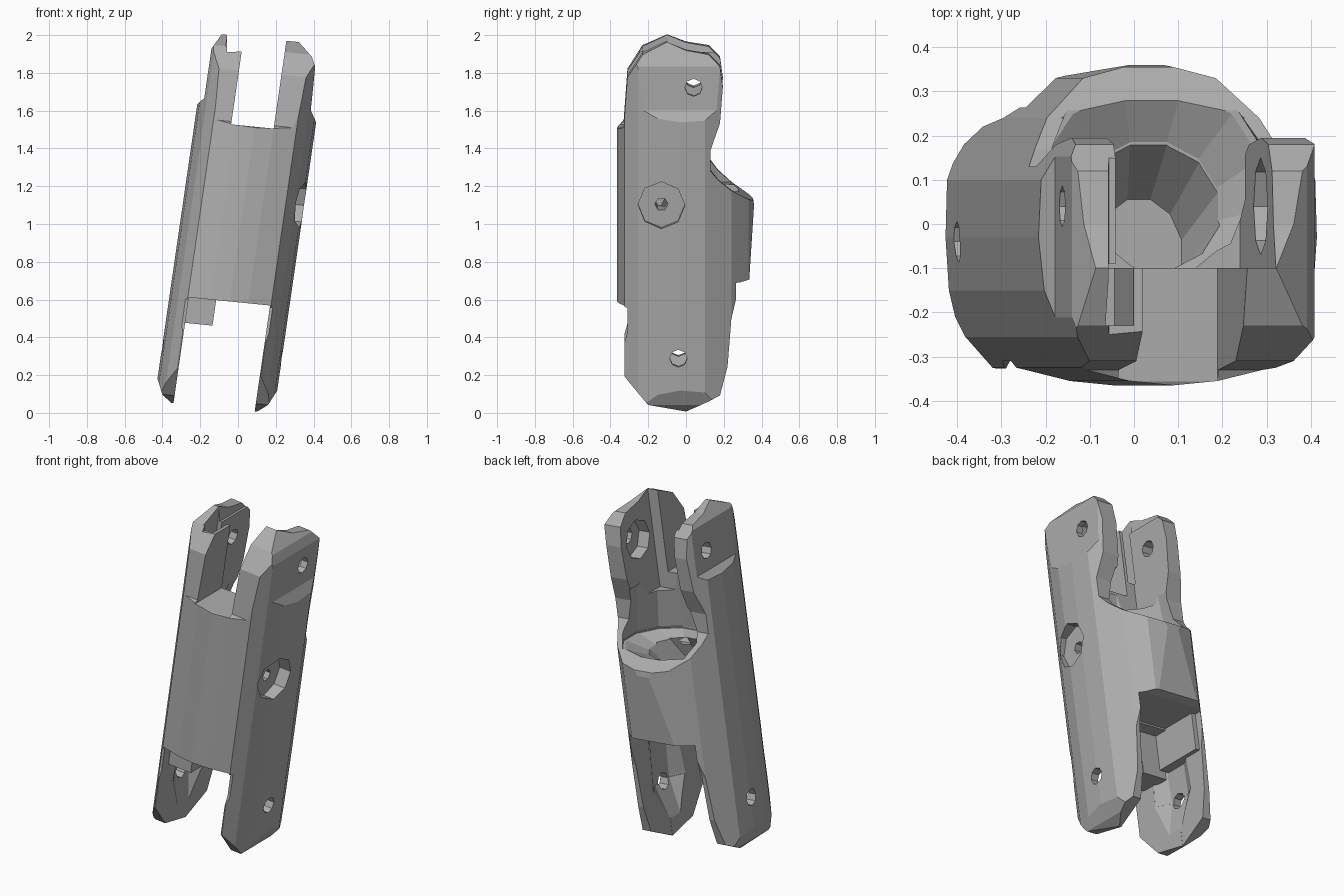
import bpy, bmesh, math
from mathutils import Matrix, Vector

if "Cube" in bpy.data.objects:
    bpy.data.objects.remove(bpy.data.objects["Cube"])

grey = bpy.data.materials.new("plain_grey")
grey.use_nodes = True
colour = (0.42, 0.42, 0.42, 1)
grey.diffuse_color = colour
grey.node_tree.nodes["Principled BSDF"].inputs["Base Color"].default_value = colour


def loft(name, lower, upper):
    """Closed solid between two matching rings of points."""
    bm = bmesh.new()
    a = [bm.verts.new(p) for p in lower]
    b = [bm.verts.new(p) for p in upper]
    bm.faces.new(a)
    bm.faces.new(b)
    for i in range(len(a)):
        j = (i + 1) % len(a)
        bm.faces.new((a[i], a[j], b[j], b[i]))
    bmesh.ops.recalc_face_normals(bm, faces=bm.faces)
    me = bpy.data.meshes.new(name)
    bm.to_mesh(me)
    bm.free()
    me.materials.append(grey)
    ob = bpy.data.objects.new(name, me)
    bpy.context.collection.objects.link(ob)
    return ob


def prism(name, axis, pts, lo, hi):
    """Extrude a 2D profile along one axis."""
    def place(p, d):
        c = list(p)
        c.insert("xyz".index(axis), d)
        return c
    return loft(name, [place(p, lo) for p in pts], [place(p, hi) for p in pts])


def box(name, x, y, z):
    return prism(name, "z", [(x[0], y[0]), (x[1], y[0]), (x[1], y[1]), (x[0], y[1])], *z)


def pin(name, y, z, radius, lo, hi, sides=8):
    ring = [(y + radius * math.cos(math.tau * i / sides),
             z + radius * math.sin(math.tau * i / sides)) for i in range(sides)]
    return prism(name, "x", ring, lo, hi)


def oval(x, front_y, back_y, z):
    cy, ry = (front_y + back_y) / 2, (back_y - front_y) / 2
    return [Vector((x * math.cos(a), cy + ry * math.sin(a), z))
            for a in (math.tau * (i + .5) / 12 for i in range(12))]


def mirrored(half):
    """Close a right half outline across x = 0."""
    return half + [(-x, v) for x, v in reversed(half) if x > 0]


def combine(target, tool, operation="DIFFERENCE"):
    mod = target.modifiers.new("cut", "BOOLEAN")
    mod.operation, mod.object, mod.solver = operation, tool, "EXACT"
    deps = bpy.context.evaluated_depsgraph_get()
    mesh = bpy.data.meshes.new_from_object(target.evaluated_get(deps))
    target.modifiers.clear()
    target.data = mesh
    bpy.data.objects.remove(tool)


# Rounded casing section, trimmed by the side and front outlines
section = mirrored([(0, -.365), (.1, -.355), (.22, -.325), (.27, -.255), (.306, -.15),
                    (.317, -.03), (.312, .1), (.24, .24), (.15, .33), (0, .37)])
casing = prism("link_casing", "z", section, 0, 2.05)
side = [(0, .03), (.18, .12), (.22, .27), (.24, .52), (.285, .71), (.335, .72),
        (.36, 1.1), (.355, 1.13), (.24, 1.2), (.17, 1.26), (.13, 1.31), (.13, 1.42),
        (.18, 1.56), (.195, 1.75), (.18, 1.86), (.12, 1.92), (.0, 1.94), (-.1, 1.98),
        (-.23, 1.92), (-.31, 1.8), (-.33, 1.53), (-.365, 1.51), (-.365, .59),
        (-.31, .58), (-.31, .45), (-.33, .38), (-.33, .22), (-.2, .07)]
combine(casing, prism("side_outline", "x", side, -.5, .5), "INTERSECT")
front = [(-.215, .02), (.215, .02), (.28, .07), (.317, .15), (.317, 1.57), (.28, 1.63),
         (.27, 1.86), (.245, 1.91), (.16, 1.985), (.1, 1.985), (.09, 1.9),
         (-.13, 1.9), (-.2, 1.89), (-.215, 1.985), (-.24, 1.985), (-.285, 1.9),
         (-.285, 1.64), (-.317, 1.6), (-.317, .15), (-.28, .07)]
combine(casing, prism("front_outline", "y", front, -.5, .5), "INTERSECT")

# Lower fork gap, with the fork cheeks hollowed on the inside
combine(casing, box("front_gap", (-.215, .215), (-.5, .02), (-.1, .59)))
combine(casing, box("rear_gap", (-.216, .216), (0, .5), (-.1, .71)))
combine(casing, loft("cheek_taper", oval(.21, -.22, .12, .08), oval(.275, -.29, .23, .33)))
combine(casing, loft("cheek_hollow", oval(.275, -.29, .23, .32), oval(.25, -.29, .25, .7)))

# Upper fork gap, narrow between the hoods and wider between the rear plates
combine(casing, box("hood_gap", (-.125, .1), (-.5, .5), (1.515, 2.2)))
combine(casing, box("plate_gap", (-.185, .165), (-.1, .5), (1.42, 2.2)))
combine(casing, box("hood_pocket", (-.212, -.145), (-.23, -.09), (1.6, 2.2)))
combine(casing, pin("plate_dish", .04, 1.74, .11, 0, .235))

# Rear dish falling into a pit, open up to the fork
combine(casing, loft("pit", oval(.1, -.2, .06, .98), oval(.17, -.11, .2, 1.15)))
combine(casing, loft("dish", oval(.16, -.1, .19, 1.13), oval(.27, -.14, .335, 1.2)))
combine(casing, loft("dish_neck", oval(.265, -.14, .335, 1.19), oval(.18, -.11, .4, 1.5)))

# Hinge holes through both forks, and the screw recess on one side
combine(casing, pin("lower_hinge_hole", -.04, .32, .046, -.6, .6))
combine(casing, pin("upper_hinge_hole", .04, 1.75, .046, -.6, .6))
combine(casing, pin("screw_recess", -.13, 1.13, .124, .245, .6))
combine(casing, pin("screw_hole", -.13, 1.13, .035, .03, .6, 6))

# Stop block behind the front wall, with a thin rail along one cheek
stop = box("stop_block", (-.23, -.07), (-.25, -.08), (.455, .72))
rail = box("stop_rail", (-.25, -.19), (-.08, .22), (.5, .72))

# Lean the whole link sideways
lean = Matrix(((1, 0, .145, -.131), (0, 1, 0, 0), (-.1, 0, 1, 0), (0, 0, 0, 1)))
for ob in (casing, stop, rail):
    ob.data.transform(lean)
    for poly in ob.data.polygons:
        poly.use_smooth = False
